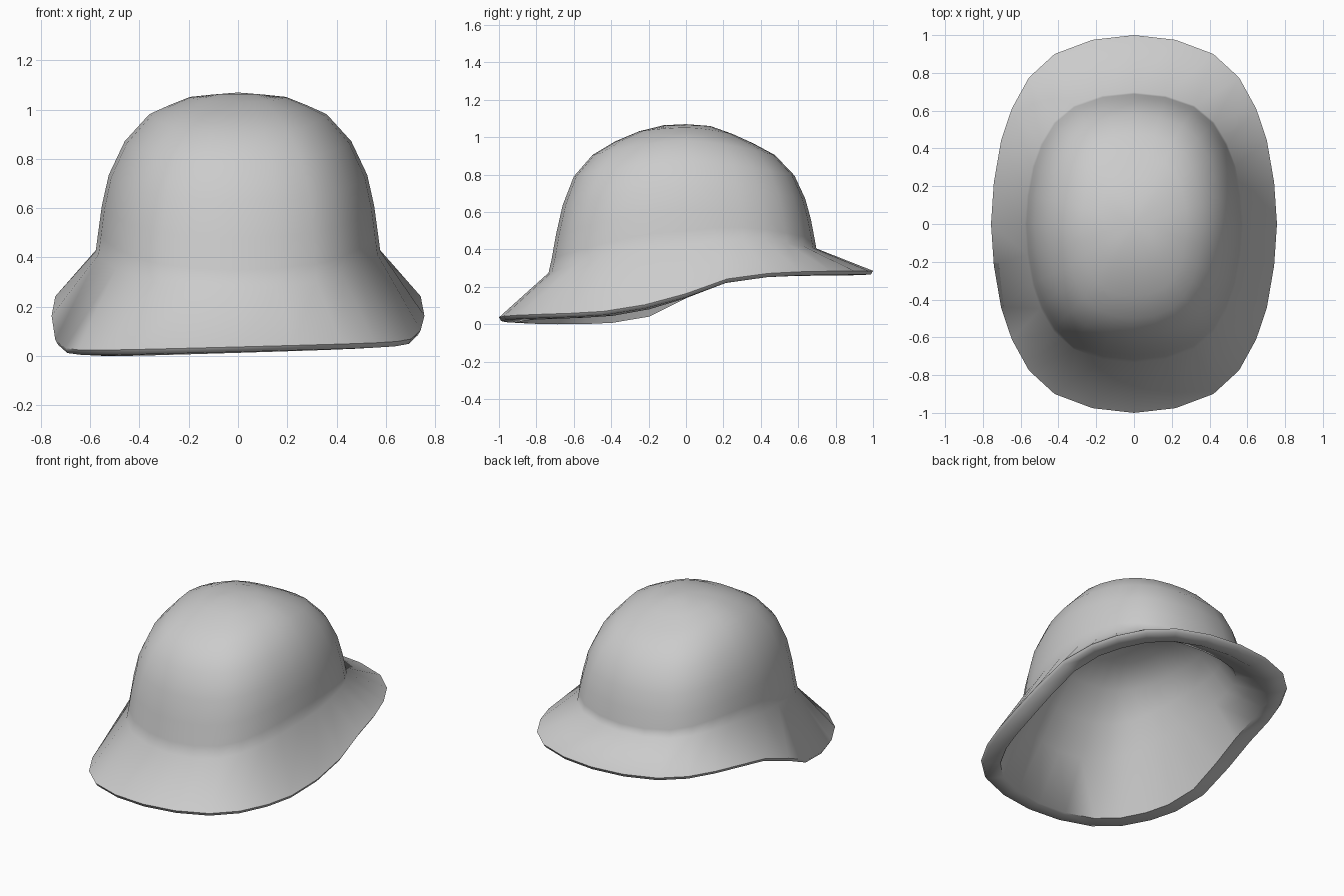
import bpy, bmesh, math

if "Cube" in bpy.data.objects:
    bpy.data.objects.remove(bpy.data.objects["Cube"])

# Plan outline of one quarter (unit size), from the back centre to the side
QUARTER = [(0, 1), (.29, .975), (.555, .90), (.735, .775),
           (.855, .61), (.93, .44), (.98, .22), (1, 0)]
left = [(-x, y) for x, y in QUARTER]
front = [(-x, -y) for x, y in QUARTER[:-1]][::-1]
right = [(x, -y) for x, y in QUARTER[1:]]
back = [(x, y) for x, y in QUARTER[1:-1]][::-1]
PLAN = left + front + right + back          # counter-clockwise

# Rings: side radius and height, front radius and height, back radius and height
CROWN = [(.578, .425, .735, .275, .697, .405),
         (.568, .50, .718, .35, .688, .455),
         (.553, .61, .695, .48, .668, .56),
         (.525, .735, .66, .635, .638, .67),
         (.46, .872, .60, .79, .58, .795),
         (.36, .982, .50, .905, .475, .905),
         (.28, 1.018, .38, .977, .36, .967),
         (.195, 1.052, .25, 1.032, .25, 1.017),
         (.10, 1.062, .12, 1.064, .13, 1.06)]
LINING = [(.53, .43, .70, .29, .64, .40),
          (.46, .58, .58, .48, .54, .56),
          (.38, .70, .46, .66, .44, .68),
          (.22, .77, .28, .75, .26, .76)]


def ring(s, zs, f, zf, b, zb):
    pts = []
    for u, v in PLAN:
        r, z = (b, zb) if v > 0 else (f, zf)
        bump = .03 * math.sin(math.pi * v) if v > 0 and zs < .55 else 0
        pts.append((u * s, v * r, zs + (z - zs) * abs(v) ** 1.6 + bump))
    return pts


def brim_ring(inset=0, drop=0):
    pts = []
    for u, v in PLAN:
        z = .159 + .123 * math.tanh(3.4 * v) + .004 * v + .02 * u * (v < 0)
        pts.append((u * (.757 - inset), v * (1 - inset), z - drop))
    return pts


bm = bmesh.new()
n = len(PLAN)


def bridge(lo, hi):
    for i in range(n):
        j = (i + 1) % n
        bm.faces.new((lo[i], lo[j], hi[j], hi[i]))


def skin(rings, top):
    loops = [[bm.verts.new(p) for p in r] for r in rings]
    for lo, hi in zip(loops, loops[1:]):
        bridge(lo, hi)
    apex = bm.verts.new((0, 0, top))
    for i in range(n):
        bm.faces.new((loops[-1][i], loops[-1][(i + 1) % n], apex))
    return loops[0]


# Outer shell: brim and crown; inner surface: flat lip and narrowing cavity
outer = skin([brim_ring()] + [ring(*c) for c in CROWN], 1.07)
inner = skin([brim_ring(.012, .02), brim_ring(.11, .024)] + [ring(*c) for c in LINING], .79)
bridge(inner, outer)
bmesh.ops.recalc_face_normals(bm, faces=bm.faces)

# Rest the lowest point on the ground
low = min(v.co.z for v in bm.verts)
for v in bm.verts:
    if v.co.z < .25:
        v.co.z -= low

mesh = bpy.data.meshes.new("helmet_shell")
bm.to_mesh(mesh)
bm.free()
helmet = bpy.data.objects.new("helmet_shell", mesh)
bpy.context.collection.objects.link(helmet)
bpy.context.view_layer.objects.active = helmet
helmet.select_set(True)
bpy.ops.object.shade_smooth_by_angle(angle=math.radians(60))
